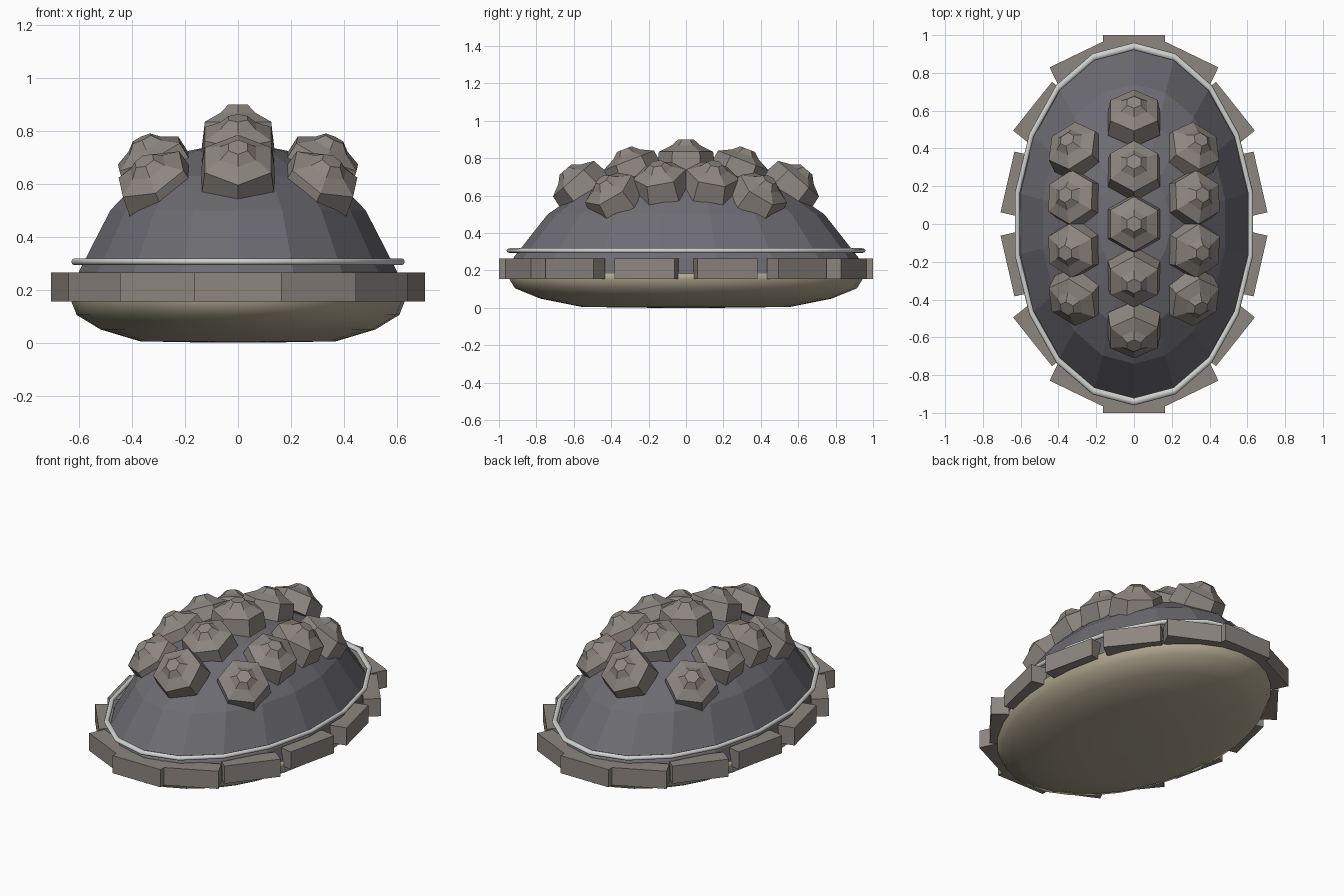
import bpy
import bmesh
from math import sin, cos, pi, tau
from mathutils import Vector, Matrix

if "Cube" in bpy.data.objects:
    bpy.data.objects.remove(bpy.data.objects["Cube"], do_unlink=True)


def material(name, rgb):
    mat = bpy.data.materials.new(name)
    mat.use_nodes = True
    mat.diffuse_color = (*rgb, 1)
    mat.node_tree.nodes["Principled BSDF"].inputs["Base Color"].default_value = (*rgb, 1)
    return mat


stone = material("warm grey stone", (0.27, 0.24, 0.215))
slate = material("slate grey", (0.15, 0.15, 0.17))
tan = material("tan", (0.44, 0.39, 0.28))
silver = material("light grey", (0.62, 0.64, 0.62))


def finish(name, bm, mat, smooth=False):
    bmesh.ops.recalc_face_normals(bm, faces=bm.faces)
    mesh = bpy.data.meshes.new(name)
    bm.to_mesh(mesh)
    bm.free()
    mesh.materials.append(mat)
    for face in mesh.polygons:
        face.use_smooth = smooth
    obj = bpy.data.objects.new(name, mesh)
    bpy.context.collection.objects.link(obj)
    return obj


def lathe(name, profile, sides, mat, stretch=1.0, smooth=False, closed=False):
    """Turn (radius, height) points about z, with a vertex on the y axis."""
    bm = bmesh.new()
    rings = []
    for r, z in profile:
        ring = [bm.verts.new((r * sin(tau * i / sides), stretch * r * cos(tau * i / sides), z))
                for i in range(sides)]
        rings.append(ring)
    pairs = list(zip(rings, rings[1:]))
    if closed:
        pairs.append((rings[-1], rings[0]))
    for low, high in pairs:
        for i in range(sides):
            j = (i + 1) % sides
            bm.faces.new((low[i], low[j], high[j], high[i]))
    if not closed:
        bm.faces.new(rings[0])
        bm.faces.new(rings[-1])
    return finish(name, bm, mat, smooth)


# Domed shell
lathe("shell_dome", [(0.63, 0.18), (0.61, 0.27), (0.49, 0.5), (0.365, 0.63), (0.19, 0.725), (0.01, 0.76)],
      18, slate, stretch=1.51)

# Rounded belly under the shell
lathe("belly", [(0.1, 0), (0.37, 0.005), (0.52, 0.05), (0.61, 0.105), (0.63, 0.155), (0.63, 0.185)],
      32, tan, stretch=1.5, smooth=True)

# Thin rim band
band = [(0.627 + 0.013 * cos(tau * k / 8), 0.306 + 0.013 * sin(tau * k / 8)) for k in range(8)]
lathe("rim_band", band, 18, silver, stretch=1.5, smooth=True, closed=True)

# Ring of edge plates
for n in range(14):
    t = tau * n / 14
    bm = bmesh.new()
    bmesh.ops.create_cube(bm, size=1)
    place = (Matrix.Translation((0.637 * sin(t), 0.95 * cos(t), 0.21))
             @ Matrix.Rotation(-t, 4, "Z") @ Matrix.Diagonal((0.33, 0.1, 0.11, 1)))
    bm.transform(place)
    finish(f"edge_plate_{n + 1}", bm, stone)

# Tiered hexagonal knobs, each pointing away from the origin
knob_profile = [(0.16, -0.01), (0.145, 0.1), (0.078, 0.133), (0.042, 0.165)]
spots = [(0, 0, 0.735)]
for s in (-1, 1):
    spots += [(0, s * 0.27, 0.695), (0, s * 0.536, 0.615)]
    for side in (-1, 1):
        spots += [(side * 0.295, s * 0.125, 0.625), (side * 0.289, s * 0.365, 0.56)]
for n, spot in enumerate(spots):
    knob = lathe(f"shell_knob_{n + 1}", knob_profile, 6, stone)
    turn = Vector((0, 0, 1)).rotation_difference(Vector(spot))
    knob.data.transform(Matrix.Translation(spot) @ turn.to_matrix().to_4x4())
